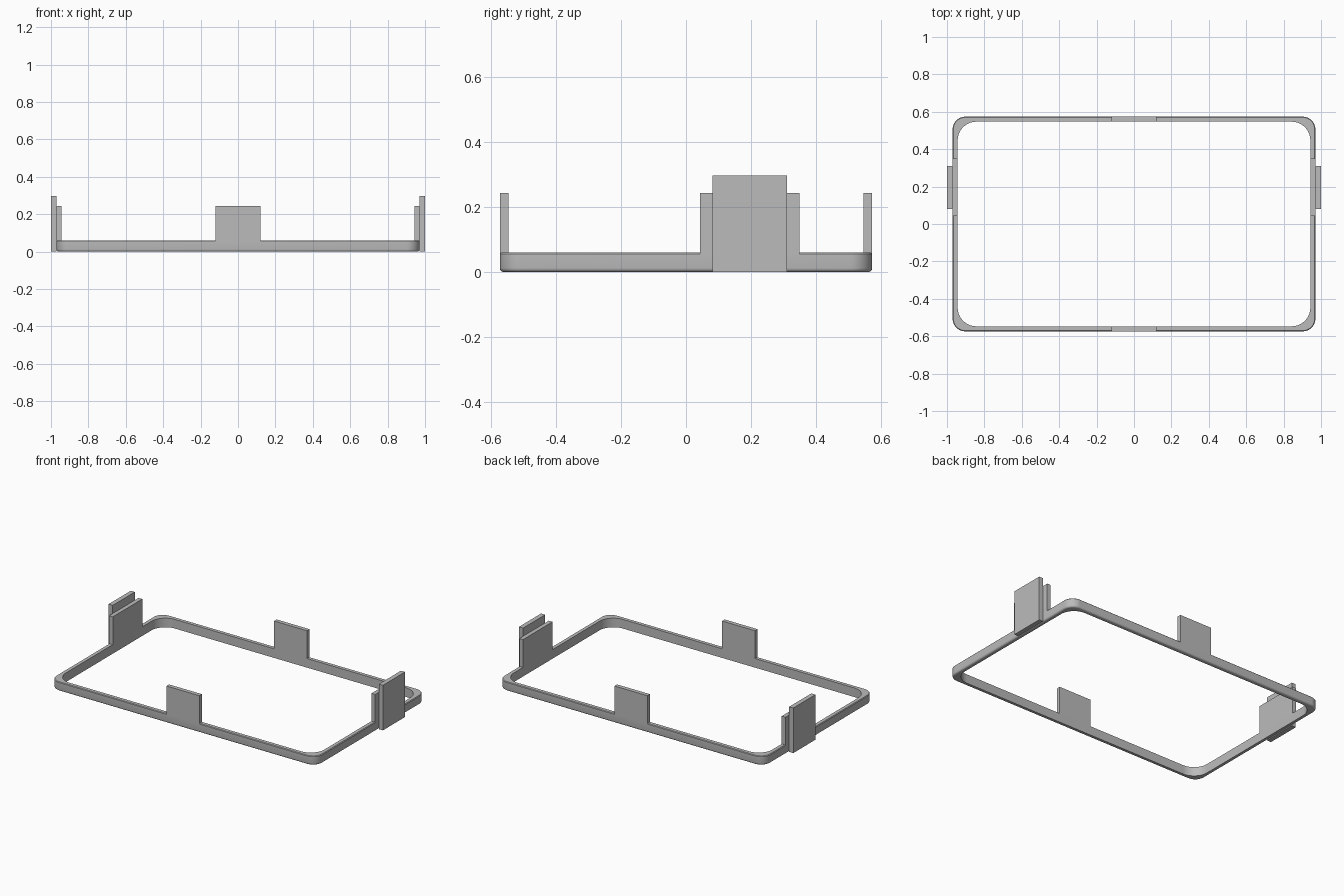
import bpy, bmesh
from math import cos, sin, pi

cube = bpy.data.objects.get("Cube")
if cube:
    bpy.data.objects.remove(cube, do_unlink=True)

grey = bpy.data.materials.new("plain grey")
grey.use_nodes = True
COLOUR = (0.5, 0.5, 0.5, 1)
grey.diffuse_color = COLOUR
grey.node_tree.nodes["Principled BSDF"].inputs["Base Color"].default_value = COLOUR

HX, HY = 0.97, 0.574      # outer half sizes of the rim
WALL, RIM_TOP = 0.027, 0.06
STEPS = 10                # segments per rounded corner


def finish(name, bm):
    bmesh.ops.recalc_face_normals(bm, faces=bm.faces)
    mesh = bpy.data.meshes.new(name)
    bm.to_mesh(mesh)
    bm.free()
    mesh.materials.append(grey)
    obj = bpy.data.objects.new(name, mesh)
    bpy.context.collection.objects.link(obj)
    return obj


def rounded_loop(bm, hx, hy, r, z):
    verts = []
    for q, (sx, sy) in enumerate([(1, 1), (-1, 1), (-1, -1), (1, -1)]):
        for i in range(STEPS + 1):
            a = (q + i / STEPS) * pi / 2
            verts.append(bm.verts.new((sx * (hx - r) + r * cos(a),
                                       sy * (hy - r) + r * sin(a), z)))
    return verts


def box(name, x0, x1, y0, y1, z0, z1):
    bm = bmesh.new()
    bmesh.ops.create_cube(bm, size=1)
    for v in bm.verts:
        v.co.x = x1 if v.co.x > 0 else x0
        v.co.y = y1 if v.co.y > 0 else y0
        v.co.z = z1 if v.co.z > 0 else z0
    return finish(name, bm)


# Rim: closed section swept round a rounded rectangle, outer edges eased
bm = bmesh.new()
ease = 0.012
section = [(ease * (1 - sin(a)), ease * (1 - cos(a))) for a in (i * pi / 8 for i in range(5))]
section += [(0, RIM_TOP - 0.004), (0.004, RIM_TOP)]
loops = [rounded_loop(bm, HX - d, HY - d, 0.068 - d, z) for d, z in section]
loops += [rounded_loop(bm, HX - WALL, HY - WALL, 0.1, z) for z in (RIM_TOP, 0)]
for a, b in zip(loops, loops[1:] + loops[:1]):
    n = len(a)
    for i in range(n):
        j = (i + 1) % n
        bm.faces.new((a[i], a[j], b[j], b[i]))
rim = finish("rim", bm)
bpy.context.view_layer.objects.active = rim
rim.select_set(True)
bpy.ops.object.shade_smooth_by_angle(angle=pi / 6)
rim.select_set(False)

# Upright tabs at the middle of the long sides
for name, s in (("front_tab", -1), ("back_tab", 1)):
    y0, y1 = sorted((s * HY, s * (HY - WALL)))
    box(name, -0.12, 0.12, y0, y1, RIM_TOP - 0.006, 0.243)

# Short sides: wide inner tab with a taller plate against its outside
for side, s in (("left", 1), ("right", -1)):
    x0, x1 = sorted((s * HX, s * (HX - WALL)))
    box(side + "_inner_tab", x0, x1, 0.043, 0.35, RIM_TOP - 0.006, 0.243)
    x0, x1 = sorted((s * HX, s))
    box(side + "_outer_plate", x0, x1, 0.081, 0.311, 0, 0.297)
